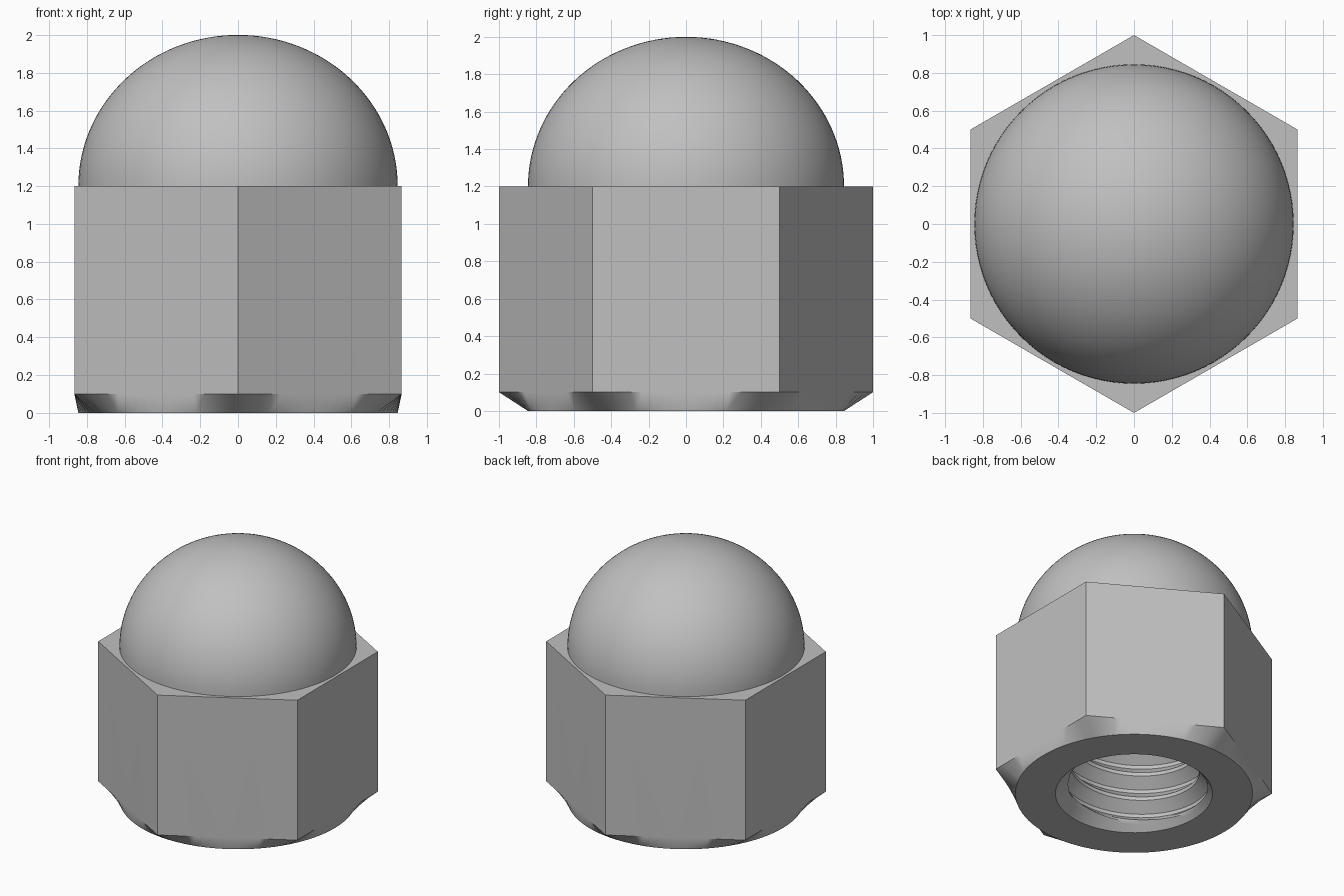
import bpy, bmesh
from math import sin, cos, pi, radians

if "Cube" in bpy.data.objects:
    bpy.data.objects.remove(bpy.data.objects["Cube"], do_unlink=True)

SEG = 96                       # divisions around the axis, a multiple of 12
HEX_TOP, CHAMFER, RIM = 1.2, 0.1, 0.845
BORE_RIM, CREST, ROOT, PITCH, BORE_TOP = 0.56, 0.465, 0.54, 0.2, 1.1

steel = bpy.data.materials.new("grey steel")
steel.use_nodes = True
steel.diffuse_color = (0.53, 0.53, 0.53, 1)
steel.node_tree.nodes["Principled BSDF"].inputs["Base Color"].default_value = steel.diffuse_color


def finish(bm, name, recalc=True):
    bmesh.ops.remove_doubles(bm, verts=bm.verts, dist=0.0002)
    bmesh.ops.dissolve_degenerate(bm, edges=bm.edges, dist=0.0001)
    if recalc:
        bmesh.ops.recalc_face_normals(bm, faces=bm.faces)
    mesh = bpy.data.meshes.new(name)
    bm.to_mesh(mesh)
    bm.free()
    mesh.materials.append(steel)
    obj = bpy.data.objects.new(name, mesh)
    bpy.context.collection.objects.link(obj)
    bpy.ops.object.select_all(action="DESELECT")
    obj.select_set(True)
    bpy.context.view_layer.objects.active = obj
    bpy.ops.object.shade_smooth_by_angle(angle=radians(30))
    return obj


def ring(bm, radius, z):
    """Closed ring; radius is a number or a function of the angle."""
    verts = []
    for i in range(SEG):
        a = 2 * pi * i / SEG
        r = radius(a) if callable(radius) else radius
        verts.append(bm.verts.new((r * cos(a), r * sin(a), z)))
    return verts


def bridge(bm, low, high):
    for i in range(SEG):
        j = (i + 1) % SEG
        bm.faces.new((low[i], low[j], high[j], high[i]))


def hexagon(a):
    # polar radius of a unit hexagon with corners on the y axis
    return cos(pi / 6) / cos((a + pi / 6) % (pi / 3) - pi / 6)


# Hexagonal body: flat walls, round-to-hexagon chamfer, flat annular foot
bm = bmesh.new()
inner, foot = ring(bm, BORE_RIM, 0), ring(bm, RIM, 0)
lower, upper = ring(bm, hexagon, CHAMFER), ring(bm, hexagon, HEX_TOP)
bridge(bm, inner, foot)
bridge(bm, foot, lower)
bm.faces.new(upper)
step = SEG // 6
for side in range(6):
    ids = [(step // 2 + side * step + k) % SEG for k in range(step + 1)]
    bm.faces.new([lower[i] for i in ids] + [upper[i] for i in reversed(ids)])
body = finish(bm, "hex_body")
weighted = body.modifiers.new("flat walls", "WEIGHTED_NORMAL")
weighted.keep_sharp = True

# Domed cap
bm = bmesh.new()
rows = 32
previous = ring(bm, RIM, HEX_TOP)
for k in range(1, rows):
    t = pi / 2 * k / rows
    current = ring(bm, RIM * cos(t), HEX_TOP + (2 - HEX_TOP) * sin(t))
    bridge(bm, previous, current)
    previous = current
tip = bm.verts.new((0, 0, 2))
for i in range(SEG):
    bm.faces.new((previous[i], previous[(i + 1) % SEG], tip))
finish(bm, "domed_cap")


# Threaded bore: a helical grid clamped to the bore depth, with a countersink
def bore_radius(z, a):
    phase = (z / PITCH - a / (2 * pi)) % 1
    wave = min(1, max(0, 1.4 * abs(2 * phase - 1) - 0.2))
    return max(CREST + (ROOT - CREST) * wave, BORE_RIM - z)


bm = bmesh.new()
per_turn = 14
columns = []
for i in range(SEG + 1):
    a = 2 * pi * i / SEG
    column = []
    for k in range(-per_turn, int(BORE_TOP / PITCH + 1) * per_turn + 1):
        z = min(BORE_TOP, max(0, PITCH * (k / per_turn + a / (2 * pi))))
        r = bore_radius(z, a)
        column.append(bm.verts.new((r * cos(a), r * sin(a), z)))
    columns.append(column)
for left, right in zip(columns, columns[1:]):
    for k in range(len(left) - 1):
        bm.faces.new((left[k], left[k + 1], right[k + 1], right[k]))
end = ring(bm, lambda a: bore_radius(BORE_TOP, a), BORE_TOP)
bm.faces.new(list(reversed(end)))
finish(bm, "threaded_bore", recalc=False)
